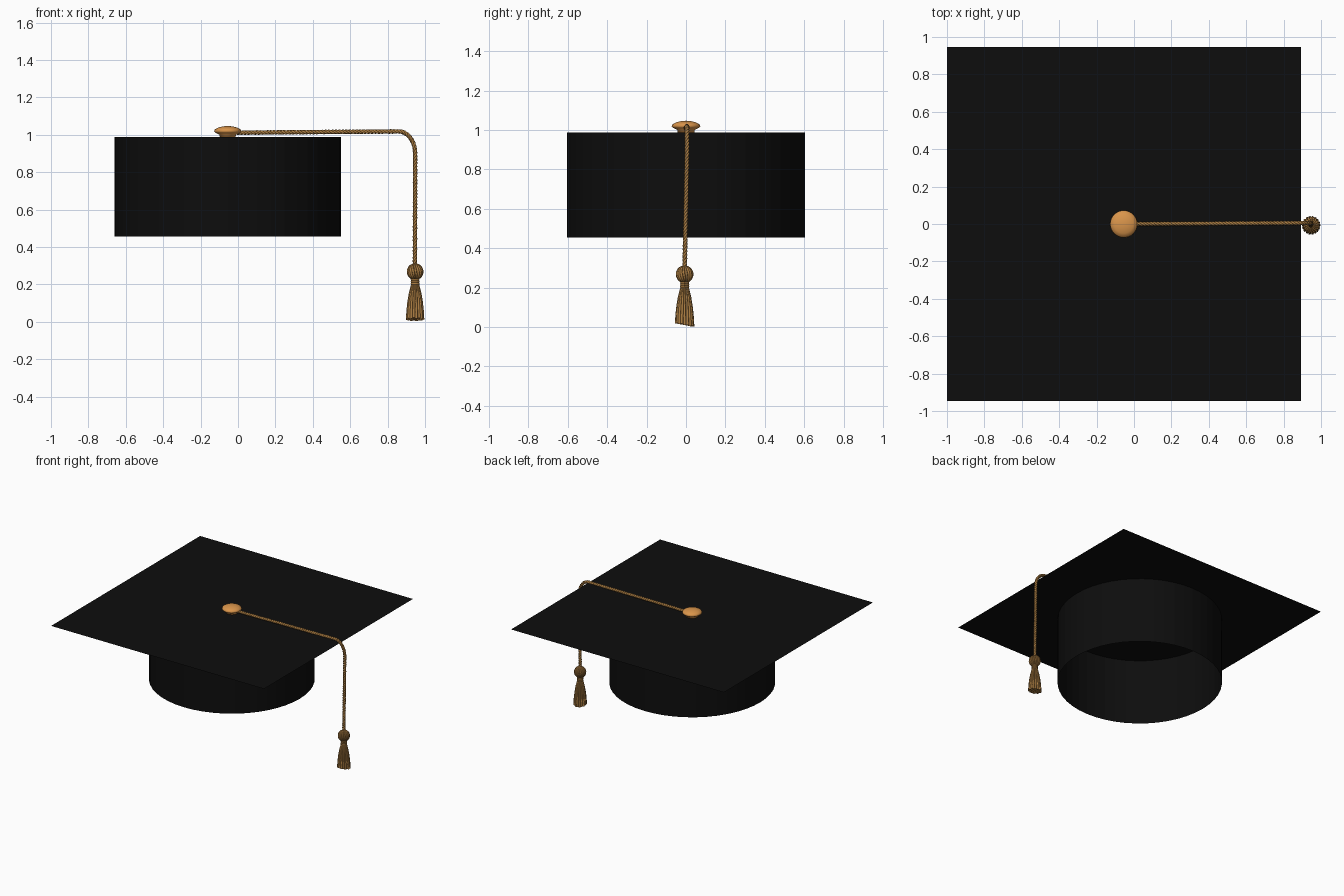
import bpy, bmesh
from math import sin, cos, pi
from mathutils import Vector

if "Cube" in bpy.data.objects:
    bpy.data.objects.remove(bpy.data.objects["Cube"])

CX = -0.055            # centre of cap
TX, TY = 0.947, -0.007  # tassel axis


def material(name, rgb):
    m = bpy.data.materials.new(name)
    m.diffuse_color = (*rgb, 1)
    m.use_nodes = True
    m.node_tree.nodes["Principled BSDF"].inputs["Base Color"].default_value = m.diffuse_color
    return m


black = material("black_cloth", (0.004, 0.004, 0.004))
gold = material("gold_button", (0.70, 0.30, 0.07))
thread = material("gold_thread", (0.42, 0.21, 0.055))


def mesh_object(name, bm, mat, smooth=False):
    me = bpy.data.meshes.new(name)
    bmesh.ops.recalc_face_normals(bm, faces=bm.faces)
    bm.to_mesh(me)
    bm.free()
    me.materials.append(mat)
    for p in me.polygons:
        p.use_smooth = smooth
    ob = bpy.data.objects.new(name, me)
    bpy.context.collection.objects.link(ob)
    return ob


def lathe(name, profile, x, y, steps, mat, smooth=True):
    bm = bmesh.new()
    vs = [bm.verts.new((r, 0, z)) for r, z in profile]
    es = [bm.edges.new(pair) for pair in zip(vs, vs[1:])]
    bmesh.ops.spin(bm, geom=vs + es, axis=(0, 0, 1), cent=(0, 0, 0),
                   angle=2 * pi, steps=steps, use_duplicate=False)
    bmesh.ops.remove_doubles(bm, verts=bm.verts, dist=1e-5)
    bmesh.ops.translate(bm, verts=bm.verts, vec=(x, y, 0))
    return mesh_object(name, bm, mat, smooth)


def strands(name, lines, radius, mat, sides=1):
    """Tubes along lists of (point, thickness factor), joined in one mesh."""
    cu = bpy.data.curves.new(name, 'CURVE')
    cu.dimensions = '3D'
    cu.bevel_depth = radius
    cu.bevel_resolution = sides
    cu.use_fill_caps = True
    for line in lines:
        sp = cu.splines.new('POLY')
        sp.points.add(len(line) - 1)
        sp.use_smooth = True
        for pt, (co, f) in zip(sp.points, line):
            pt.co = (*co, 1)
            pt.radius = f
    cu.materials.append(mat)
    ob = bpy.data.objects.new(name, cu)
    bpy.context.collection.objects.link(ob)
    bpy.ops.object.select_all(action='DESELECT')
    ob.select_set(True)
    bpy.context.view_layer.objects.active = ob
    bpy.ops.object.convert(target='MESH')


# Flat square board: a single sheet
bm = bmesh.new()
bmesh.ops.create_grid(bm, x_segments=1, y_segments=1, size=0.947)
bmesh.ops.translate(bm, verts=bm.verts, vec=(CX + 0.002, 0, 0.988))
mesh_object("board", bm, black)

# Skull band: open tube below the board
lathe("skull_band", [(0.605, 0.455), (0.605, 0.987)], CX, 0, 48, black, False)

# Button
lathe("button", [(0, 0.988), (0.042, 0.988), (0.044, 1.0), (0.066, 1.011),
                 (0.073, 1.019), (0.068, 1.030), (0.050, 1.039),
                 (0.026, 1.045), (0, 1.047)], CX, 0, 32, gold)

# Cord path: along the board, over the edge, straight down
path = [Vector((-0.04, 0, 1.011)), Vector((0.86, 0.005, 1.018))]
for i in range(1, 13):
    a = i / 12 * pi / 2
    path.append(Vector((0.86 + 0.087 * sin(a), 0.005, 0.90 + 0.118 * cos(a))))
path.append(Vector((TX - 0.001, TY, 0.29)))

# Even samples along the path
step, samples, left = 0.005, [], 0.0
for a, b in zip(path, path[1:]):
    length, d = (b - a).length, left
    while d < length:
        samples.append(a.lerp(b, d / length))
        d += step
    left = d - length

# Three twisted strands form the cord
lines = []
for k in range(3):
    line = []
    for i, p in enumerate(samples):
        t = (samples[min(i + 1, len(samples) - 1)] - samples[max(i - 1, 0)]).normalized()
        side = Vector((0, 1, 0))
        up = t.cross(side).normalized()
        a = 2 * pi * (i * step / 0.055 + k / 3)
        line.append((p + 0.006 * (cos(a) * side + sin(a) * up), 1))
    lines.append(line)
strands("cord", lines, 0.0066, thread)

# Tassel knob: ball core wrapped in slanted threads
ball = [(0.040 * sin(pi * i / 12), 0.268 + 0.042 * cos(pi * i / 12)) for i in range(13)]
lathe("knob_core", ball, TX, TY, 20, thread)
lines = []
for k in range(18):
    line = []
    for i in range(13):
        t = 0.25 + (pi - 0.5) * i / 12
        a = 2 * pi * k / 18 + 0.5 * i / 12
        r = 0.039 * sin(t)
        line.append(((TX + r * cos(a), TY + r * sin(a), 0.268 + 0.042 * cos(t)),
                     0.3 + 0.7 * sin(t)))
    lines.append(line)
strands("knob_threads", lines, 0.0065, thread)

# Binding rings round the neck
lines = []
for z in (0.224, 0.214, 0.204):
    lines.append([((TX + 0.018 * cos(2 * pi * i / 20), TY + 0.018 * sin(2 * pi * i / 20), z), 1)
                  for i in range(21)])
strands("neck_binding", lines, 0.006, thread)

# Fringe: rings of flaring threads with a slightly slanted hem
flare = [(0.014, 1.0), (0.020, 0.90), (0.029, 0.70), (0.036, 0.47), (0.040, 0.24), (0.042, 0.0)]
lines = []
for count, scale in ((18, 1.0), (12, 0.68), (6, 0.34)):
    for k in range(count):
        a = 2 * pi * k / count
        hem = 0.011 - 0.18 * 0.042 * scale * sin(a) + 0.003 * (k % 2)
        lines.append([((TX + r * scale * cos(a), TY + r * scale * sin(a),
                        hem + (0.212 - hem) * h), 0.5 + 0.5 * (1 - h))
                      for r, h in flare])
strands("fringe", lines, 0.0085, thread)
